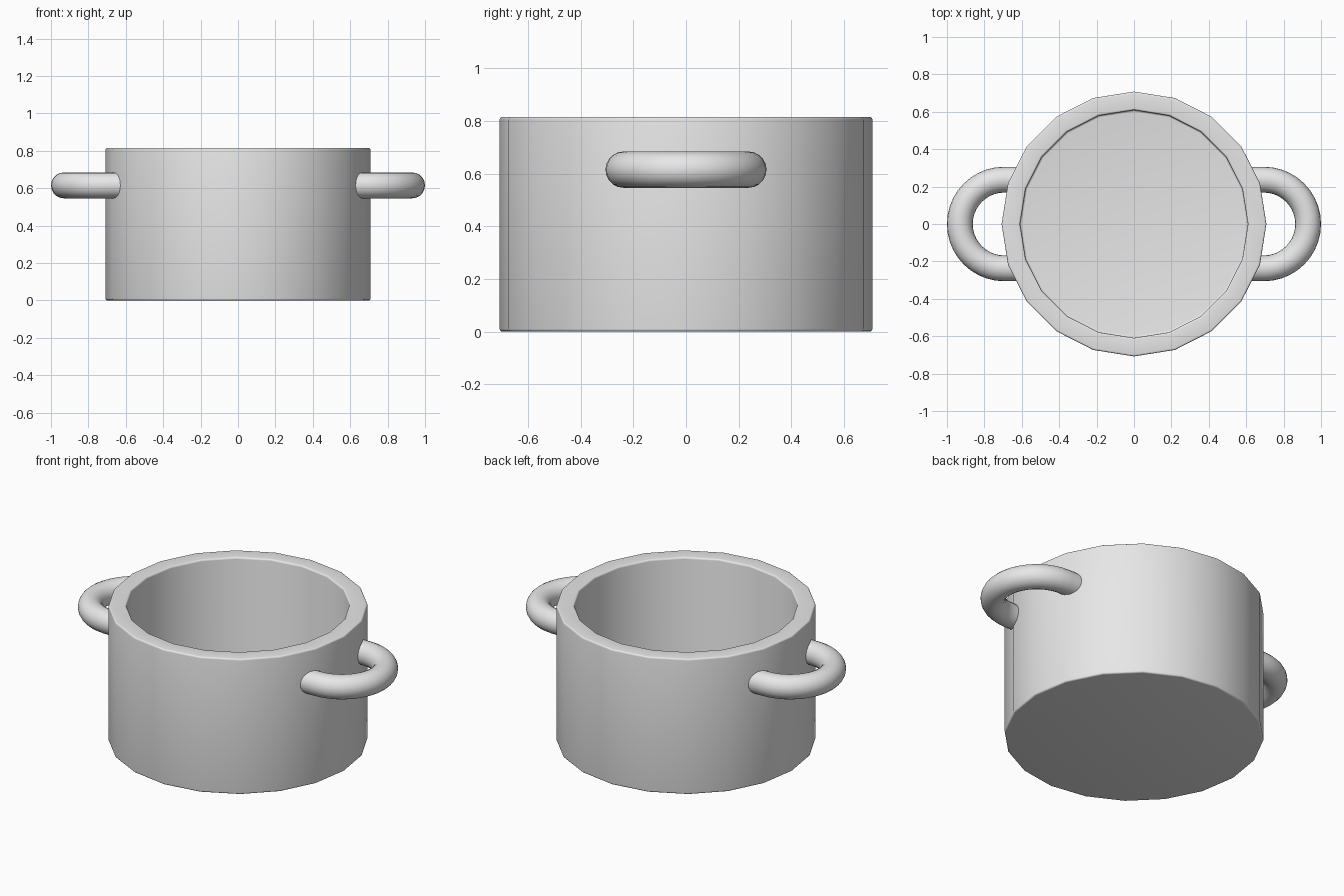
import bpy, bmesh, math
from mathutils import Matrix, Vector

if "Cube" in bpy.data.objects:
    bpy.data.objects.remove(bpy.data.objects["Cube"])

SIDES, RADIUS, HEIGHT = 20, 0.708, 0.815
WALL, FLOOR, EDGE = 0.1, 0.1, 0.01
TUBE, BEND, BEND_X, END_X, HANDLE_Z = 0.069, 0.237, 0.694, 0.61, 0.615

grey = bpy.data.materials.new("plain grey")
grey.use_nodes = True
grey.diffuse_color = (0.8, 0.8, 0.8, 1)
grey.node_tree.nodes["Principled BSDF"].inputs["Base Color"].default_value = (0.8, 0.8, 0.8, 1)


def add_object(name, mesh):
    obj = bpy.data.objects.new(name, mesh)
    bpy.context.collection.objects.link(obj)
    return obj


def finish(name, bm):
    bmesh.ops.recalc_face_normals(bm, faces=bm.faces)
    mesh = bpy.data.meshes.new(name)
    bm.to_mesh(mesh)
    bm.free()
    mesh.materials.append(grey)
    obj = add_object(name, mesh)
    bpy.ops.object.select_all(action='DESELECT')
    obj.select_set(True)
    bpy.context.view_layer.objects.active = obj
    bpy.ops.object.shade_smooth_by_angle(angle=math.radians(30))
    return obj


# Pot body: faceted cylinder, hollowed from the top, with softened rims
bm = bmesh.new()
bmesh.ops.create_cone(bm, cap_ends=True, segments=SIDES, radius1=RADIUS, radius2=RADIUS,
                      depth=HEIGHT, matrix=Matrix.Translation((0, 0, HEIGHT / 2)))
bm.normal_update()
top = max(bm.faces, key=lambda f: f.calc_center_median().z)
bmesh.ops.inset_region(bm, faces=[top], thickness=WALL * math.cos(math.pi / SIDES))
hollow = bmesh.ops.extrude_face_region(bm, geom=[top])["geom"]
if top.is_valid:
    bmesh.ops.delete(bm, geom=[top], context='FACES_ONLY')
floor_verts = [g for g in hollow if isinstance(g, bmesh.types.BMVert)]
bmesh.ops.translate(bm, verts=floor_verts, vec=(0, 0, FLOOR - HEIGHT))
bmesh.ops.recalc_face_normals(bm, faces=bm.faces)
rims = [e for e in bm.edges if e.calc_face_angle(0) > 1]
bmesh.ops.bevel(bm, geom=rims, offset=EDGE, offset_type='OFFSET', segments=4,
                profile=0.5, affect='EDGES')
finish("pot_body", bm)

# Handle: round tube with straight ends sunk in the wall and a half-circle bend
bm = bmesh.new()
start = Matrix.Translation((END_X, BEND, HANDLE_Z)) @ Matrix.Rotation(math.pi / 2, 4, 'Y')
bmesh.ops.create_circle(bm, segments=20, radius=TUBE, matrix=start)


def extend(edges, x):
    geom = bmesh.ops.extrude_edge_only(bm, edges=edges)["geom"]
    bmesh.ops.translate(bm, verts=[g for g in geom if isinstance(g, bmesh.types.BMVert)],
                        vec=(x, 0, 0))
    return [g for g in geom if isinstance(g, bmesh.types.BMEdge)]


ring = extend(bm.edges[:], BEND_X - END_X)
bend = bmesh.ops.spin(bm, geom=ring, cent=(BEND_X, 0, HANDLE_Z), axis=Vector((0, 0, 1)),
                      angle=-math.pi, steps=20)["geom_last"]
extend([g for g in bend if isinstance(g, bmesh.types.BMEdge)], END_X - BEND_X)
left = finish("left_handle", bm)

# Opposite handle
right = add_object("right_handle", left.data)
right.rotation_euler.z = math.pi
